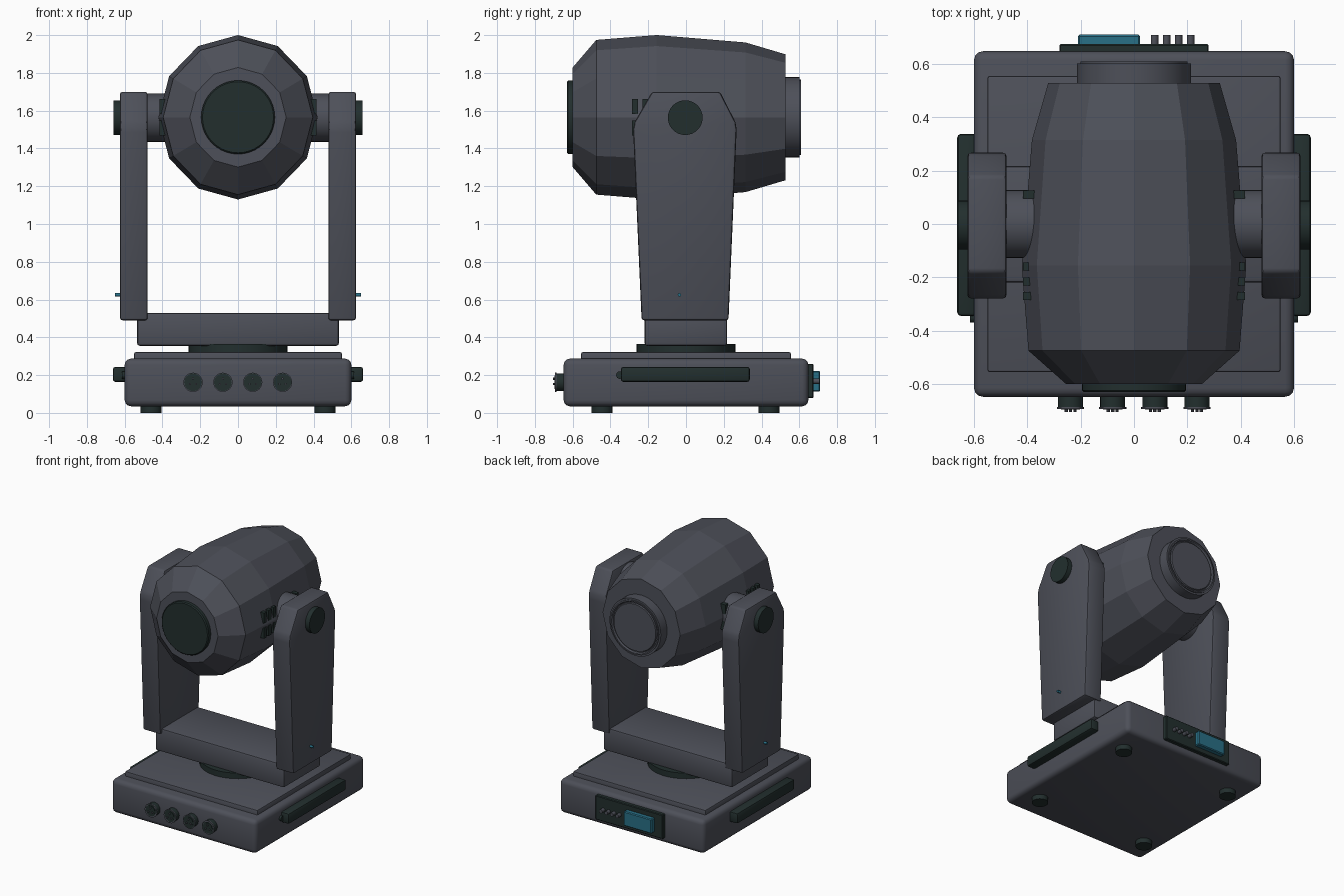
import bpy, bmesh, math

if "Cube" in bpy.data.objects:
    bpy.data.objects.remove(bpy.data.objects["Cube"])


def material(name, rgb):
    m = bpy.data.materials.new(name)
    m.diffuse_color = (*rgb, 1)
    m.use_nodes = True
    m.node_tree.nodes["Principled BSDF"].inputs["Base Color"].default_value = m.diffuse_color
    return m


GREY = material("slate grey", (0.075, 0.08, 0.1))
DARK = material("dark green black", (0.016, 0.028, 0.027))
TEAL = material("teal", (0.022, 0.16, 0.24))


def finish(name, bm, mat, smooth=True):
    bmesh.ops.recalc_face_normals(bm, faces=bm.faces)
    mesh = bpy.data.meshes.new(name)
    bm.to_mesh(mesh)
    bm.free()
    mesh.materials.append(mat)
    if smooth:
        mesh.shade_smooth()
        mesh.set_sharp_from_angle(angle=math.radians(35))
    ob = bpy.data.objects.new(name, mesh)
    bpy.context.collection.objects.link(ob)
    return ob


def bevel_all(bm, width, segs):
    if width:
        bmesh.ops.bevel(bm, geom=bm.edges[:], offset=width, segments=segs,
                        profile=0.5, affect='EDGES', clamp_overlap=True)


def box(name, x, y, z, mat, bevel=0.0, segs=3):
    """Box from (min, max) ranges, with rounded edges."""
    bm = bmesh.new()
    bmesh.ops.create_cube(bm, size=1)
    for v in bm.verts:
        v.co = [r[0] if c < 0 else r[1] for c, r in zip(v.co, (x, y, z))]
    bevel_all(bm, bevel, segs)
    return finish(name, bm, mat)


def lathe(name, profile, axis, loc, mat, segs=32, stretch_z=1.0, smooth=True):
    """Turn (radius, height) points about an axis through loc."""
    bm = bmesh.new()
    rings = []
    for r, h in profile:
        ring = []
        for i in range(segs):
            a = 2 * math.pi * i / segs
            c, s = r * math.cos(a), r * math.sin(a)
            p = {'X': (h, c, s), 'Y': (c, h, s), 'Z': (c, s, h)}[axis]
            ring.append(bm.verts.new((p[0] + loc[0], p[1] + loc[1],
                                      p[2] * stretch_z + loc[2])))
        rings.append(ring)
    for a, b in zip(rings, rings[1:]):
        for i in range(segs):
            j = (i + 1) % segs
            bm.faces.new((a[i], a[j], b[j], b[i]))
    bm.faces.new(rings[0])
    bm.faces.new(rings[-1])
    return finish(name, bm, mat, smooth)


def cylinder(name, r, span, axis, loc, mat, segs=32):
    return lathe(name, [(r, span[0]), (r, span[1])], axis, loc, mat, segs)


def side(s, a, b):
    return tuple(sorted((s * a, s * b)))


# Base housing, raised top plate and feet
box("base_housing", (-0.6, 0.6), (-0.648, 0.648), (0.035, 0.287), GREY, 0.033)
box("base_top_plate", (-0.55, 0.55), (-0.556, 0.556), (0.25, 0.322), GREY, 0.01, 2)
for x in (-0.46, 0.46):
    for y in (-0.445, 0.44):
        cylinder("foot", 0.056, (0, 0.05), 'Z', (x, y, 0), DARK, 24)

# Carrying handles on the base sides
for s in (-1, 1):
    box("side_handle", side(s, 0.59, 0.663), (-0.345, 0.338), (0.164, 0.244), DARK, 0.014, 2)
    cylinder("handle_pin", 0.02, side(s, 0.58, 0.615), 'X', (0, -0.35, 0.2), DARK, 16)

# Rear panel with power inlet and pegs
box("rear_panel", (-0.28, 0.28), (0.63, 0.675), (0.078, 0.26), DARK, 0.005, 1)
box("power_inlet", (-0.21, 0.022), (0.66, 0.71), (0.113, 0.222), TEAL, 0.006, 1)
for i in range(4):
    cylinder("rear_peg", 0.014, (0.66, 0.708), 'Y', (0.077 + 0.045 * i, 0, 0.168), GREY, 12)

# Front sockets: sleeve, thin rim and contact pins
for x in (-0.238, -0.08, 0.078, 0.236):
    at = (x, 0, 0.162)
    cylinder("socket_sleeve", 0.047, (-0.693, -0.63), 'Y', at, DARK, 24)
    lathe("socket_rim", [(0.051, -0.686), (0.051, -0.693), (0.041, -0.693), (0.041, -0.686)],
          'Y', at, GREY, 24)
    cylinder("socket_core", 0.036, (-0.696, -0.66), 'Y', at, DARK, 24)
    for k in range(3):
        a = math.pi / 2 + k * 2 * math.pi / 3
        cylinder("socket_pin", 0.006, (-0.705, -0.69), 'Y',
                 (x + 0.019 * math.cos(a), 0, 0.162 + 0.019 * math.sin(a)), GREY, 8)

# Turntable and yoke crossbar
cylinder("turntable", 0.262, (0.3, 0.364), 'Z', (0, 0, 0), DARK, 40)
box("yoke_crossbar", (-0.535, 0.535), (-0.22, 0.218), (0.355, 0.53), GREY, 0.015, 2)

# Yoke arms: tapered profile extruded sideways, with pivots and indicator lights
ARM = [(-0.235, 0.49), (0.225, 0.49), (0.268, 1.5), (0.262, 1.54), (0.18, 1.7),
       (-0.18, 1.7), (-0.272, 1.54), (-0.28, 1.5)]
for s in (-1, 1):
    bm = bmesh.new()
    face = bm.faces.new([bm.verts.new((s * 0.478, y, z)) for y, z in ARM])
    out = bmesh.ops.extrude_face_region(bm, geom=[face])
    bmesh.ops.translate(bm, vec=(s * 0.147, 0, 0),
                        verts=[v for v in out['geom'] if isinstance(v, bmesh.types.BMVert)])
    bevel_all(bm, 0.014, 2)
    finish("yoke_arm", bm, GREY)
    cylinder("pivot_cap", 0.092, side(s, 0.61, 0.66), 'X', (0, -0.004, 1.563), DARK)
    cylinder("pivot_collar", 0.128, side(s, 0.34, 0.49), 'X', (0, 0, 1.563), GREY)
    cylinder("indicator_light", 0.009, side(s, 0.61, 0.65), 'X', (0, -0.035, 0.625), TEAL, 12)

# Faceted lamp head
C = (0, 0, 1.565)
lathe("lamp_head", [(0.255, -0.6), (0.396, -0.475), (0.421, -0.155), (0.383, 0.315),
                    (0.322, 0.528)], 'Y', C, GREY, 12, 1.034, smooth=False)
lathe("lens", [(0.195, -0.55), (0.195, -0.624), (0.188, -0.631)], 'Y', C, DARK, 40)
lathe("rear_cap", [(0.213, 0.48), (0.213, 0.602), (0.2, 0.602), (0.2, 0.61), (0.19, 0.61),
                   (0.184, 0.598), (0.178, 0.598), (0.174, 0.607)], 'Y', C, GREY, 40)

# Cooling slots on both sides of the head
for s in (-1, 1):
    for y in (-0.27, -0.215, -0.16, 0.11):
        for z in (1.622, 1.508):
            box("cooling_slot", side(s, 0.36, 0.416), (y - 0.015, y + 0.015),
                (z - 0.039, z + 0.039), DARK)
